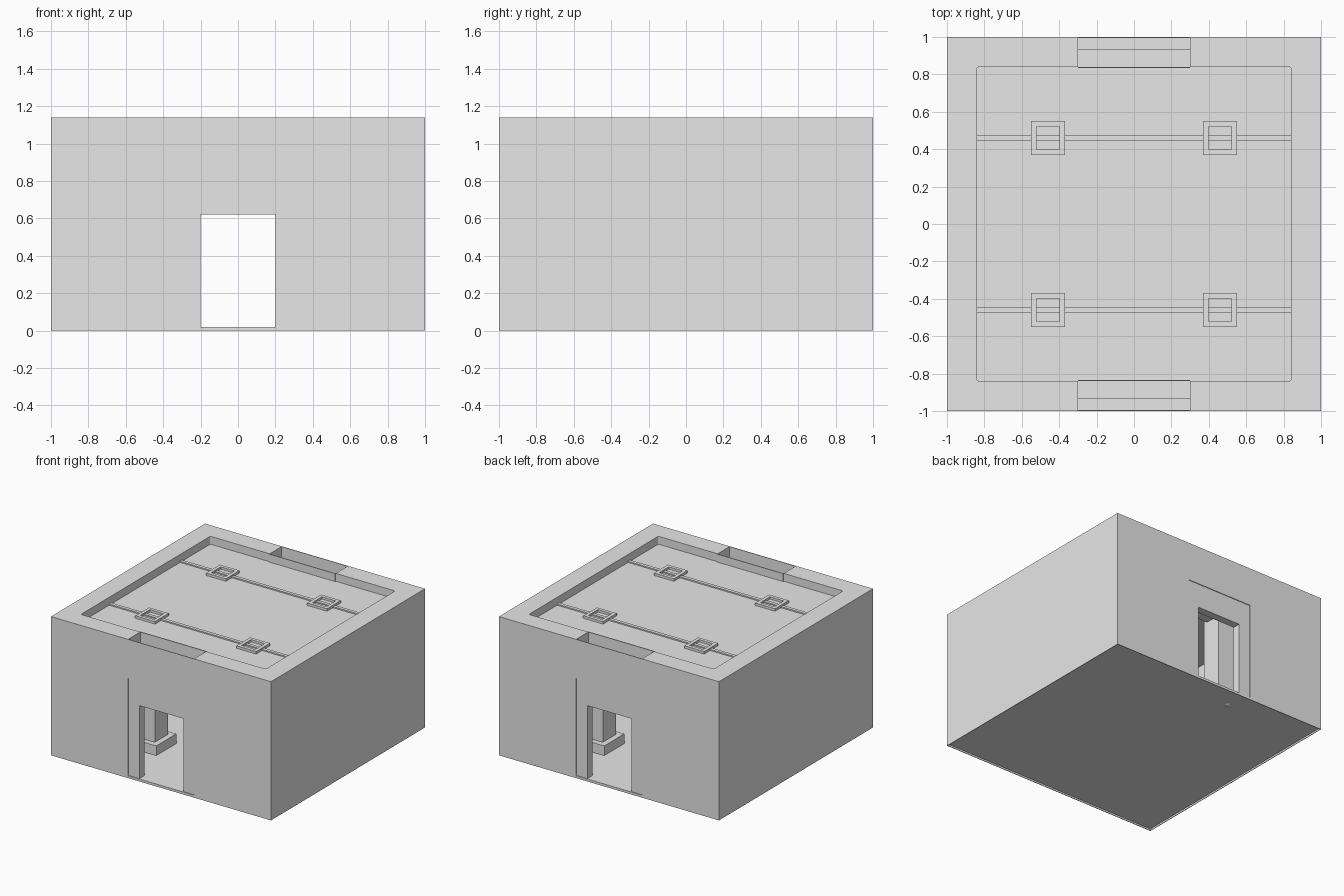
import bpy, bmesh
from mathutils import Matrix, Vector

if "Cube" in bpy.data.objects:
    bpy.data.objects.remove(bpy.data.objects["Cube"], do_unlink=True)

stone = bpy.data.materials.new("plain_grey")
stone.use_nodes = True
stone.diffuse_color = (0.8, 0.8, 0.8, 1)
stone.node_tree.nodes["Principled BSDF"].inputs["Base Color"].default_value = (0.8, 0.8, 0.8, 1)


def box(name, x, y, z):
    """Box between the (low, high) pairs x, y and z."""
    bm = bmesh.new()
    bmesh.ops.create_cube(bm, size=1)
    for v in bm.verts:
        v.co = [p[0] if c < 0 else p[1] for c, p in zip(v.co, (x, y, z))]
    mesh = bpy.data.meshes.new(name)
    bm.to_mesh(mesh)
    bm.free()
    ob = bpy.data.objects.new(name, mesh)
    bpy.context.collection.objects.link(ob)
    mesh.materials.append(stone)
    return ob


def span(a, b, side):
    return tuple(sorted((a * side, b * side)))


def cut(ob, cutter):
    mod = ob.modifiers.new("cut", "BOOLEAN")
    mod.object, mod.solver = cutter, "EXACT"
    bpy.context.view_layer.update()
    mesh = bpy.data.meshes.new_from_object(ob.evaluated_get(bpy.context.evaluated_depsgraph_get()))
    ob.modifiers.clear()
    ob.data = mesh
    bpy.data.objects.remove(cutter, do_unlink=True)


def round_corners(ob, radius):
    """Round the upright edges of a box."""
    bm = bmesh.new()
    bm.from_mesh(ob.data)
    upright = [e for e in bm.edges if abs(e.verts[0].co.z - e.verts[1].co.z) > 0.01]
    bmesh.ops.bevel(bm, geom=upright, offset=radius, segments=3, affect="EDGES", profile=0.5)
    bm.to_mesh(ob.data)
    bm.free()


# Thick walls with the room, roof tray and underside hollowed out
full = (-1, 1)
walls = box("walls", full, full, (0, 1.14))
cut(walls, box("room_cutter", (-0.84, 0.84), (-0.84, 0.84), (0.02, 1.03)))
tray = box("tray_cutter", (-0.84, 0.84), (-0.84, 0.84), (1.075, 1.3))
round_corners(tray, 0.012)
cut(walls, tray)
cut(walls, box("underside_cutter", (-0.995, 0.995), (-0.995, 0.995), (-0.1, 0.014)))

for side, word in ((-1, "front"), (1, "back")):
    # Door bay, and the open pocket above it
    cut(walls, box("bay_cutter", (-0.3, 0.3), span(0.8, 1.1, side), (0.02, 0.82)))
    cut(walls, box("pocket_cutter", (-0.3, 0.3), span(0.84, 0.995, side), (0.8, 1.3)))
    box(word + "_pocket_lip", (-0.3, 0.3), span(0.833, 0.84, side), (0.82, 1.14))
    # Door panel, set slightly back, with its opening
    panel = box(word + "_door_panel", (-0.3, 0.3), span(0.93, 0.994, side), (0.02, 0.82))
    cut(panel, box("door_cutter", (-0.2, 0.2), span(0.8, 1.1, side), (-0.1, 0.62)))

    # Roof rails between the column heads
    y = 0.46 * side
    box(word + "_roof_rail", (-0.84, 0.84), (y - 0.014, y + 0.014), (1.07, 1.085))
    # Beam under the ceiling
    box(word + "_beam", (-0.84, 0.84), (y - 0.05, y + 0.05), (0.96, 1.04))

    for end, hand in ((-1, "right"), (1, "left")):
        x = 0.46 * end
        part = word + "_" + hand

        def block(name, half, z):
            return box(part + name, (x - half, x + half), (y - half, y + half), z)

        # Column with its plinth, and the raised square frame above it
        block("_column", 0.085, (0.02, 1.04))
        block("_plinth", 0.13, (0.018, 0.1))
        frame = block("_roof_frame", 0.09, (1.07, 1.095))
        cut(frame, block("_cutter", 0.062, (1.076, 1.2)))

# Small stones that poke through the floor
for i, (x, y, r) in enumerate([(-0.24, 0.81, 0.03), (0.81, -0.7, 0.01), (0.67, -0.68, 0.01),
                               (-0.72, 0.21, 0.01), (-0.69, 0.74, 0.01)]):
    bm = bmesh.new()
    place = Matrix.Translation(Vector((x, y, 0.02))) @ Matrix.Diagonal((1, 1, 0.5, 1))
    bmesh.ops.create_icosphere(bm, subdivisions=2, radius=r, matrix=place)
    mesh = bpy.data.meshes.new("floor_stone")
    bm.to_mesh(mesh)
    bm.free()
    mesh.materials.append(stone)
    bpy.context.collection.objects.link(bpy.data.objects.new("floor_stone_%d" % (i + 1), mesh))
